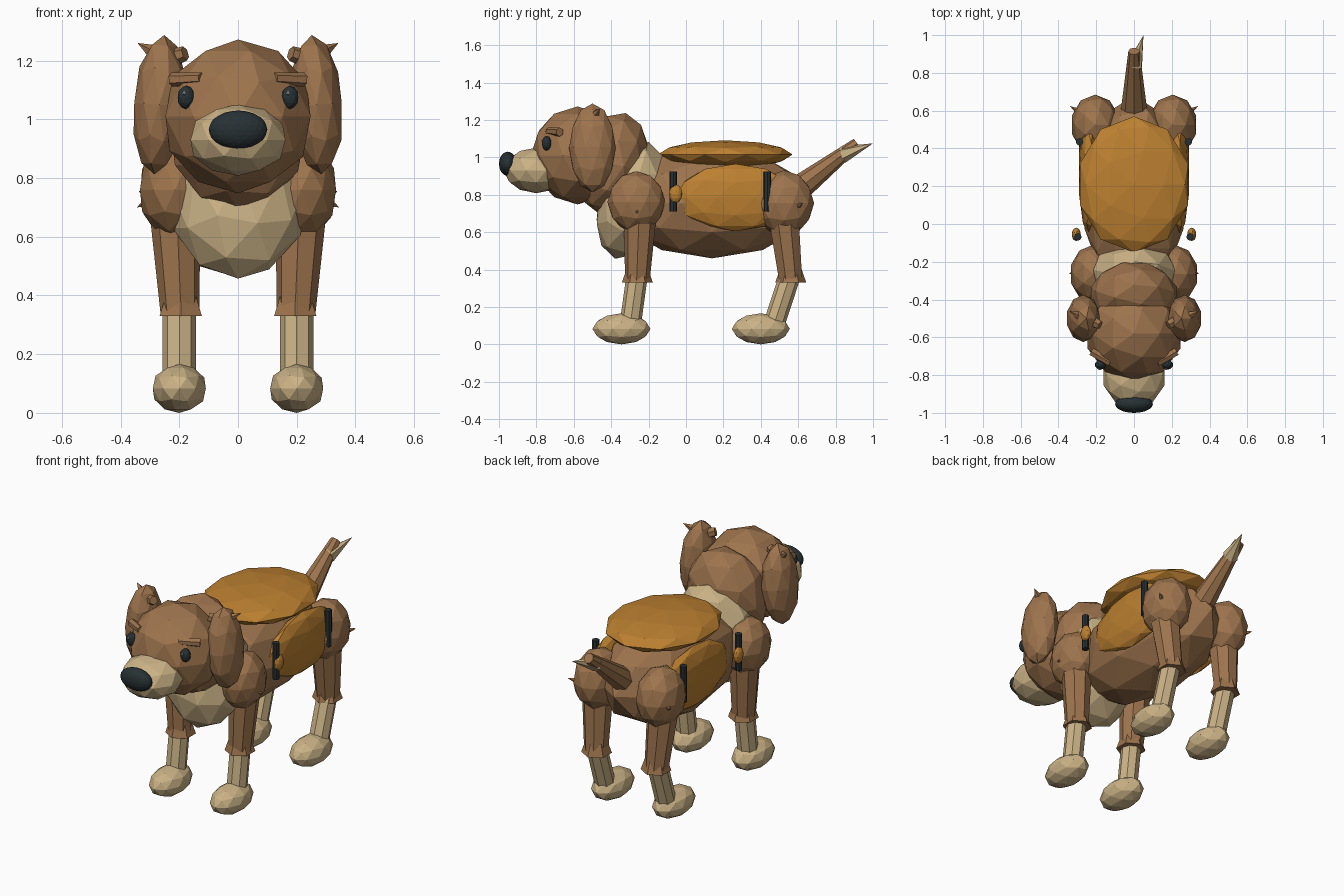
import bpy, bmesh, math
from mathutils import Matrix, Vector, Euler

if "Cube" in bpy.data.objects:
    bpy.data.objects.remove(bpy.data.objects["Cube"])


def material(name, rgb):
    m = bpy.data.materials.new(name)
    m.diffuse_color = (*rgb, 1)
    m.use_nodes = True
    m.node_tree.nodes["Principled BSDF"].inputs["Base Color"].default_value = m.diffuse_color
    return m


BROWN = material("brown fur", (0.34, 0.175, 0.075))
TAN = material("tan fur", (0.60, 0.45, 0.24))
ORANGE = material("orange cloth", (0.50, 0.215, 0.03))
BLACK = material("black", (0.02, 0.03, 0.034))
GLINT = material("eye glint", (0.35, 0.37, 0.38))


def finish(name, bm, mat):
    mesh = bpy.data.meshes.new(name)
    bm.to_mesh(mesh)
    bm.free()
    mesh.materials.append(mat)
    obj = bpy.data.objects.new(name, mesh)
    bpy.context.collection.objects.link(obj)
    return obj


def blob(name, mat, centre, radii, tilt=(0, 0, 0), detail=2):
    """Faceted ellipsoid."""
    bm = bmesh.new()
    rot = Euler([math.radians(a) for a in tilt]).to_matrix().to_4x4()
    mx = Matrix.Translation(centre) @ rot @ Matrix.Diagonal((*radii, 1))
    bmesh.ops.create_icosphere(bm, subdivisions=detail, radius=1, matrix=mx)
    return finish(name, bm, mat)


def limb(name, mat, a, b, r1, r2, sides=8):
    """Tapered prism from a to b."""
    a, b = Vector(a), Vector(b)
    bm = bmesh.new()
    mx = Matrix.Translation((a + b) / 2) @ (b - a).to_track_quat('Z', 'Y').to_matrix().to_4x4()
    bmesh.ops.create_cone(bm, cap_ends=True, segments=sides, radius1=r1, radius2=r2,
                          depth=(b - a).length, matrix=mx)
    bmesh.ops.remove_doubles(bm, verts=bm.verts, dist=1e-5)
    return finish(name, bm, mat)


# Trunk, chest, neck
blob("body", BROWN, (0, 0.14, 0.755), (0.275, 0.54, 0.295))
blob("chest", TAN, (0, -0.29, 0.77), (0.25, 0.18, 0.325), (-16, 0, 0))
blob("neck", BROWN, (0, -0.39, 0.965), (0.24, 0.19, 0.28), (-14, 0, 0))

# Head
blob("head", BROWN, (0, -0.58, 1.01), (0.26, 0.25, 0.262))
blob("muzzle", TAN, (0, -0.80, 0.93), (0.17, 0.175, 0.122))
blob("nose", BLACK, (0, -0.953, 0.965), (0.1, 0.047, 0.065), detail=3)

# Saddle pad
blob("saddle_pad", ORANGE, (0, 0.21, 1.015), (0.3, 0.36, 0.076))

# Tail
limb("tail", BROWN, (0, 0.56, 0.80), (0, 0.915, 1.075), 0.075, 0.03)
limb("tail_tip", TAN, (0.003, 0.84, 1.015), (0.05, 1.0, 1.075), 0.045, 0.0, 6)

for s, side in ((1, "left"), (-1, "right")):
    # Ears with fur tufts
    blob(side + "_ear", BROWN, (s * 0.268, -0.5, 1.05), (0.09, 0.125, 0.238), (0, -s * 4, 0))
    limb(side + "_ear_outer_tuft", BROWN, (s * 0.28, -0.49, 1.225), (s * 0.342, -0.46, 1.26), 0.03, 0, 5)
    limb(side + "_ear_inner_tuft", BROWN, (s * 0.25, -0.50, 1.20), (s * 0.18, -0.535, 1.225), 0.035, 0.025, 6)

    # Eyes and brows
    blob(side + "_eye", BLACK, (s * 0.177, -0.745, 1.075), (0.03, 0.026, 0.04))
    blob(side + "_eye_glint", GLINT, (s * 0.177 - 0.006, -0.768, 1.09), (0.008, 0.006, 0.008), detail=1)
    limb(side + "_brow", BROWN, (s * 0.125, -0.735, 1.14), (s * 0.225, -0.675, 1.135), 0.02, 0.024, 6)

    # Side panels, straps and buckles
    blob(side + "_panel", ORANGE, (s * 0.235, 0.265, 0.785), (0.06, 0.325, 0.18))
    limb(side + "_front_strap", BLACK, (s * 0.297, -0.068, 0.71), (s * 0.297, -0.068, 0.925), 0.02, 0.02)
    limb(side + "_rear_strap", BLACK, (s * 0.288, 0.435, 0.71), (s * 0.288, 0.435, 0.925), 0.02, 0.02)
    blob(side + "_buckle", ORANGE, (s * 0.306, -0.055, 0.805), (0.024, 0.036, 0.05))

    # Shoulders and hips with tufts
    blob(side + "_shoulder", BROWN, (s * 0.215, -0.265, 0.76), (0.125, 0.155, 0.165))
    limb(side + "_shoulder_tuft", BROWN, (s * 0.29, -0.265, 0.725), (s * 0.345, -0.26, 0.70), 0.025, 0, 5)
    blob(side + "_hip", BROWN, (s * 0.205, 0.525, 0.755), (0.13, 0.16, 0.175))
    limb(side + "_hip_tuft", BROWN, (s * 0.27, 0.58, 0.73), (s * 0.34, 0.625, 0.755), 0.028, 0, 5)

    # Legs: top, knee and foot positions along y
    for end, top, knee, foot, paw in (("front", -0.245, -0.26, -0.30, -0.345),
                                      ("rear", 0.52, 0.56, 0.465, 0.40)):
        part = side + "_" + end
        limb(part + "_upper_leg", BROWN, (s * 0.215, top, 0.70), (s * 0.198, knee, 0.34), 0.088, 0.066)
        limb(part + "_knee_cuff", BROWN, (s * 0.195, knee, 0.33), (s * 0.195, knee, 0.425), 0.083, 0.05, 6)
        limb(part + "_lower_leg", TAN, (s * 0.2, knee, 0.38), (s * 0.2, foot, 0.09), 0.057, 0.057)
        blob(part + "_paw", TAN, (s * 0.2, paw, 0.083), (0.095, 0.155, 0.083))
